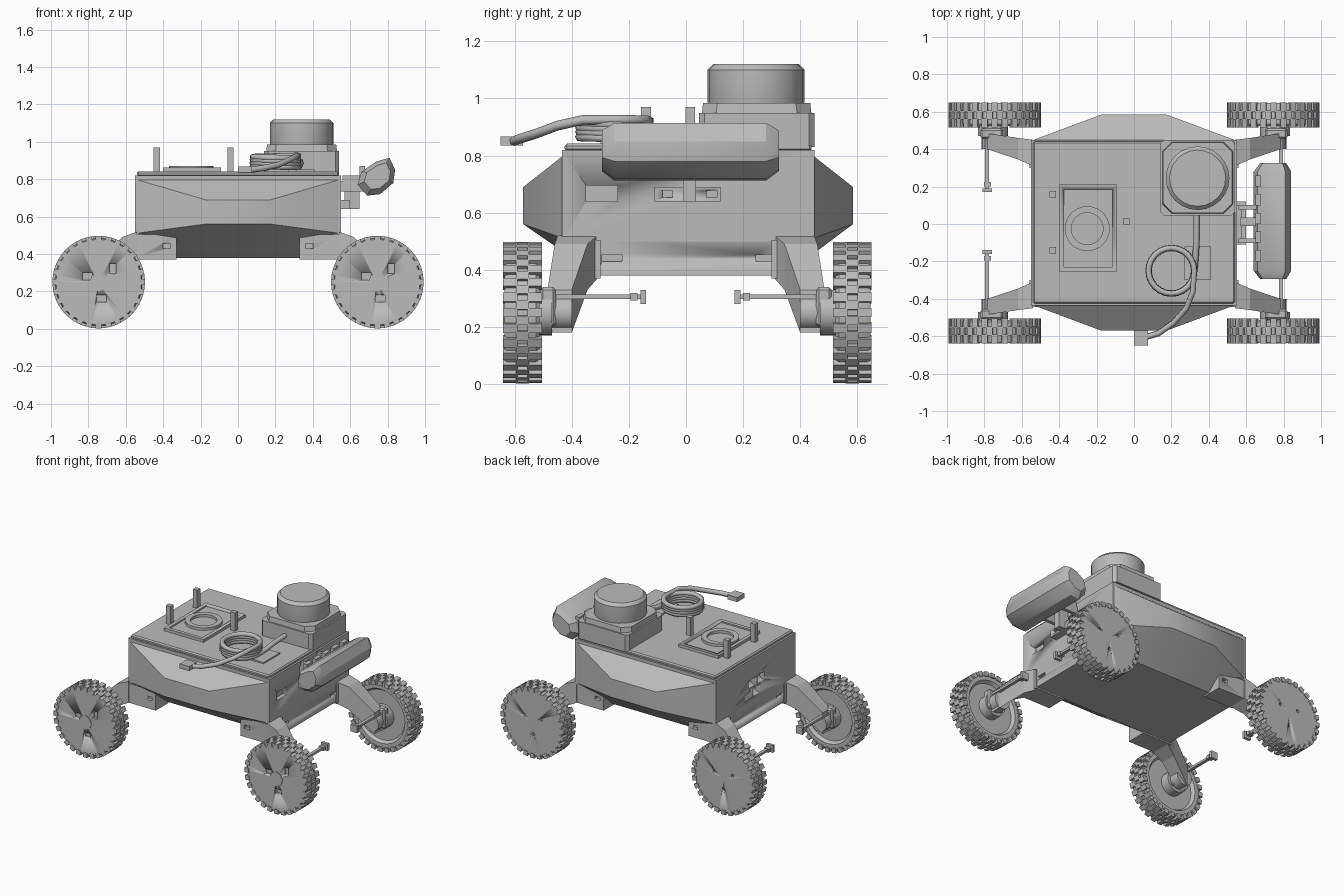
import bpy, bmesh, math
from mathutils import Matrix, Vector

cube = bpy.data.objects.get("Cube")
if cube:
    bpy.data.objects.remove(cube, do_unlink=True)

GREY = (0.5, 0.5, 0.5, 1)
grey = bpy.data.materials.new("plain grey")
grey.use_nodes = True
grey.diffuse_color = GREY
grey.node_tree.nodes["Principled BSDF"].inputs["Base Color"].default_value = GREY


def finish(name, bm):
    """Turn a bmesh into a named, grey, edge-sharp object."""
    bmesh.ops.recalc_face_normals(bm, faces=bm.faces)
    mesh = bpy.data.meshes.new(name)
    bm.to_mesh(mesh)
    bm.free()
    mesh.materials.append(grey)
    ob = bpy.data.objects.new(name, mesh)
    bpy.context.collection.objects.link(ob)
    activate(ob)
    bpy.ops.object.shade_smooth_by_angle(angle=math.radians(30))
    return ob


def activate(ob):
    bpy.ops.object.select_all(action="DESELECT")
    ob.select_set(True)
    bpy.context.view_layer.objects.active = ob


def add_box(bm, lo, hi, matrix=Matrix()):
    lo, hi = Vector(lo), Vector(hi)
    size = Matrix.Diagonal((hi - lo).to_4d())
    size[3][3] = 1
    bmesh.ops.create_cube(bm, size=1, matrix=matrix @ Matrix.Translation((lo + hi) / 2) @ size)


def box(name, lo, hi, bevel=0):
    bm = bmesh.new()
    add_box(bm, lo, hi)
    if bevel:
        bmesh.ops.bevel(bm, geom=bm.edges[:], offset=bevel, segments=1, affect="EDGES")
    return finish(name, bm)


def hull(name, points):
    bm = bmesh.new()
    for p in points:
        bm.verts.new(p)
    bmesh.ops.convex_hull(bm, input=bm.verts[:])
    bmesh.ops.dissolve_limit(bm, angle_limit=0.01, verts=bm.verts[:], edges=bm.edges[:])
    return finish(name, bm)


def lathe(name, profile, centre, axis="Z", steps=32):
    """Revolve (radius, height) pairs about the given axis."""
    bm = bmesh.new()
    vs = [bm.verts.new((r, 0, h)) for r, h in profile]
    es = [bm.edges.new(p) for p in zip(vs, vs[1:])]
    bmesh.ops.spin(bm, geom=vs + es, cent=(0, 0, 0), axis=(0, 0, 1),
                   angle=math.tau, steps=steps, use_merge=True)
    bmesh.ops.remove_doubles(bm, verts=bm.verts[:], dist=1e-5)
    turn = Matrix.Rotation(-math.pi / 2, 4, "X") if axis == "Y" else Matrix()
    bm.transform(Matrix.Translation(centre) @ turn)
    return finish(name, bm)


def cut(target, cutter):
    activate(target)
    mod = target.modifiers.new("cut", "BOOLEAN")
    mod.object, mod.operation, mod.solver = cutter, "DIFFERENCE", "EXACT"
    bpy.ops.object.modifier_apply(modifier=mod.name)
    bpy.data.objects.remove(cutter, do_unlink=True)


# Chassis: upper shell, narrower lower tub, lid
shell = box("upper_shell", (-0.55, -0.435, 0.5), (0.55, 0.45, 0.82))
tub = box("lower_tub", (-0.55, -0.31, 0.38), (0.55, 0.345, 0.52))
box("lid", (-0.54, -0.425, 0.815), (0.54, 0.44, 0.842), 0.008)
cut(shell, box("cutter", (0.52, -0.35, 0.64), (0.6, -0.24, 0.695)))
for side in (-1, 1):
    for y in (-0.26, 0.28):
        cut(tub, box("cutter", (side * 0.56 - 0.03, y - 0.035, 0.43),
                     (side * 0.56 + 0.03, y + 0.035, 0.453)))
for y, z in ((-0.05, 0.65), (0.05, 0.65), (0, 0.58)):
    cut(shell, lathe("cutter", ((0, -.04), (.03, -.04), (.03, .04), (0, .04)), (-0.54, y, z), "Y", 16))

# Faceted fairings on the front and back
for name, s, wall, nose, foot in (("front", -1, 0.43, 0.57, 0.31), ("back", 1, 0.445, 0.585, 0.345)):
    section = ((0.55, wall, 0.80), (0.175, nose, 0.69), (0.175, nose, 0.56),
               (0.55, wall, 0.51), (0.33, foot, 0.38))
    hull(name + "_fairing", [(m * x, s * y, z) for x, y, z in section for m in (-1, 1)])

# Wheels, legs, motors and encoder arms
WHEEL_X, WHEEL_Z = 0.745, 0.25
for end, sy, y_in, y_out in (("front", -1, 0.505, 0.64), ("back", 1, 0.515, 0.65)):
    for side, sx in (("right", -1), ("left", 1)):
        tag = f"{end}_{side}_"
        cx = sx * WHEEL_X

        def at(x, y, z):
            return (sx * x, sy * y, z)

        def span(name, a, b, bevel=0):
            pa, pb = at(*a), at(*b)
            return box(name, [min(p) for p in zip(pa, pb)], [max(p) for p in zip(pa, pb)], bevel)

        # Wheel drum with a shallow recess on the inner face
        drum = [(0, y_in + 0.03), (0.175, y_in + 0.03), (0.19, y_in + 0.008), (0.225, y_in + 0.008),
                (0.234, y_in + 0.02), (0.234, y_out - 0.015), (0.228, y_out - 0.004), (0, y_out - 0.004)]
        wheel = lathe(tag + "wheel", [(r, sy * h) for r, h in drum], (cx, 0, WHEEL_Z), "Y", 40)
        face_y = sy * (y_out - 0.004)
        if end == "front":
            for dx, dz, w, h in ((-0.06, 0.03, 0.026, 0.02), (0.075, 0.072, 0.018, 0.026), (0.015, -0.088, 0.026, 0.018)):
                cut(wheel, box("cutter", (cx + dx - w, face_y - 0.02, WHEEL_Z + dz - h),
                               (cx + dx + w, face_y + 0.02, WHEEL_Z + dz + h)))
            lathe(tag + "hub_cap", ((0, -.004), (.05, -.004), (.05, .006), (0, .006)),
                  (cx, face_y, WHEEL_Z), "Y", 8)
        else:
            for k in range(3):
                a = math.tau * k / 3 + 0.5
                cut(wheel, lathe("cutter", ((0, -.02), (.011, -.02), (.011, .02), (0, .02)),
                                 (cx + 0.08 * math.cos(a), face_y, WHEEL_Z + 0.08 * math.sin(a)), "Y", 10))

        # Staggered tread lugs
        bm = bmesh.new()
        rows = ((y_in, y_in + 0.05, 0), (y_in + 0.044, y_out - 0.044, 0.5), (y_out - 0.05, y_out, 0))
        for near, far, shift in rows:
            for k in range(28):
                turn = Matrix.Translation((cx, 0, WHEEL_Z)) @ Matrix.Rotation(math.tau * (k + shift) / 28, 4, "Y")
                ys = sorted((sy * near, sy * far))
                add_box(bm, (-0.016, ys[0], 0.215), (0.016, ys[1], 0.247), turn)
        finish(tag + "tread", bm)

        # Leg: mount block under the shell and a tapering strut
        mount = span(tag + "leg_mount", (0.33, 0.30, 0.37), (0.56, 0.445, 0.505))
        cut(mount, span("cutter", (0.36, 0.42, 0.43), (0.40, 0.46, 0.455)))
        inner = [(0.54, y, z) for y in (0.31, 0.45) for z in (0.37, 0.52)]
        mid = [(0.62, y, z) for y in (0.345, 0.46) for z in (0.33, 0.49)]
        outer = [(0.785, y, z) for y in (0.40, 0.485) for z in (0.18, 0.33)]
        hull(tag + "strut_upper", [at(*p) for p in inner + mid])
        hull(tag + "strut_lower", [at(*p) for p in mid + outer])
        motor = ((0, 0.40), (0.06, 0.40), (0.06, 0.47), (0.08, 0.47), (0.08, y_in + 0.035), (0, y_in + 0.035))
        lathe(tag + "motor", [(r, sy * h) for r, h in motor], (sx * 0.755, 0, WHEEL_Z), "Y", 20)
        span(tag + "motor_plate", (0.70, 0.455, 0.20), (0.82, 0.51, 0.34), 0.01)

        # Thin arm pointing inward with a small end block
        tip = 0.14 if end == "front" else 0.17
        span(tag + "sensor_arm", (0.774, tip + 0.01, 0.298), (0.796, y_in, 0.314))
        span(tag + "sensor_tip", (0.758, tip, 0.28), (0.81, tip + 0.02, 0.33))
        span(tag + "sensor_clip", (0.765, tip + 0.03, 0.292), (0.803, tip + 0.055, 0.318))

# Fan plate with grille ring and three posts
plate = box("fan_plate", (-0.4, -0.255, 0.835), (-0.09, 0.21, 0.862))
cut(plate, box("cutter", (-0.375, -0.23, 0.852), (-0.115, 0.185, 0.9)))
lathe("fan_ring", ((0.085, 0.84), (0.085, 0.87), (0.12, 0.87), (0.12, 0.84), (0.085, 0.84)), (-0.25, -0.025, 0))
for i, (x, y) in enumerate(((-0.435, 0.16), (-0.435, -0.14), (-0.04, 0.015))):
    box(f"post_{i + 1}", (x - 0.017, y - 0.017, 0.83), (x + 0.017, y + 0.017, 0.97))


# Scanner housing with chamfered corners, and round scanner head
def octagon(x0, x1, y0, y1, c, z):
    return [(x, y, z) for sx, x in ((1, x0), (-1, x1)) for sy, y in ((1, y0), (-1, y1))
            for x, y in ((x + sx * c, y), (x, y + sy * c))]


hull("scanner_base", octagon(0.14, 0.54, 0.045, 0.45, 0.02, 0.83) + octagon(0.14, 0.54, 0.045, 0.45, 0.02, 0.95))
hull("scanner_cover", octagon(0.15, 0.53, 0.055, 0.44, 0.05, 0.94) + octagon(0.155, 0.525, 0.06, 0.435, 0.05, 0.985))
lathe("scanner_head", ((0, 0.97), (0.165, 0.97), (0.17, 0.99), (0.17, 1.1), (0.15, 1.12), (0, 1.12)),
      (0.34, 0.245, 0), steps=24)

# Coiled cable ending in a plug in front of the body
box("cable_plate", (0.27, -0.3, 0.835), (0.41, -0.12, 0.852))
path = [(0.335, 0.06, 0.89), (0.335, -0.08, 0.885), (0.33, -0.16, 0.87)]
for k in range(97):
    a = -math.tau * k / 24
    path.append((0.2 + 0.122 * math.cos(a), -0.25 + 0.122 * math.sin(a), 0.862 + 0.064 * k / 96))
path += [(0.315, -0.36, 0.925), (0.28, -0.45, 0.905), (0.21, -0.53, 0.875), (0.13, -0.585, 0.858), (0.06, -0.605, 0.85)]
curve = bpy.data.curves.new("cable", "CURVE")
curve.dimensions, curve.bevel_depth, curve.bevel_resolution = "3D", 0.017, 1
spline = curve.splines.new("POLY")
spline.points.add(len(path) - 1)
for point, co in zip(spline.points, path):
    point.co = (*co, 1)
curve.materials.append(grey)
cable = bpy.data.objects.new("cable", curve)
bpy.context.collection.objects.link(cable)
activate(cable)
bpy.ops.object.convert(target="MESH")
box("cable_plug", (0.0, -0.65, 0.835), (0.075, -0.57, 0.867))

# Camera bar on the left side, with its bracket
bar = ((0.64, 0.77), (0.66, 0.84), (0.74, 0.895), (0.81, 0.915),
       (0.84, 0.85), (0.83, 0.78), (0.76, 0.72), (0.69, 0.712))
hub = Vector((0.755, 0.825))
ends = []
for y, scale in ((-0.295, 0.7), (-0.25, 1), (0.28, 1), (0.325, 0.7)):
    for p in bar:
        q = hub + (Vector(p) - hub) * scale
        ends.append((q.x, y, q.y))
hull("camera_bar", ends)
for i in range(5):
    y = -0.2 + 0.1 * i
    box(f"camera_fin_{i + 1}", (0.65, y, 0.80), (0.68, y + 0.06, 0.87))
bracket = box("bracket_plate", (0.54, -0.11, 0.64), (0.6, 0.12, 0.69))
for y in (-0.065, 0.09):
    cut(bracket, box("cutter", (0.58, y - 0.018, 0.653), (0.62, y + 0.018, 0.678)))
box("bracket_stem", (0.57, -0.01, 0.64), (0.65, 0.035, 0.80))
for y in (-0.09, 0.09):
    box("bracket_arm", (0.56, y - 0.012, 0.735), (0.69, y + 0.012, 0.82))
box("bracket_back", (0.54, -0.1, 0.735), (0.575, 0.1, 0.79))
